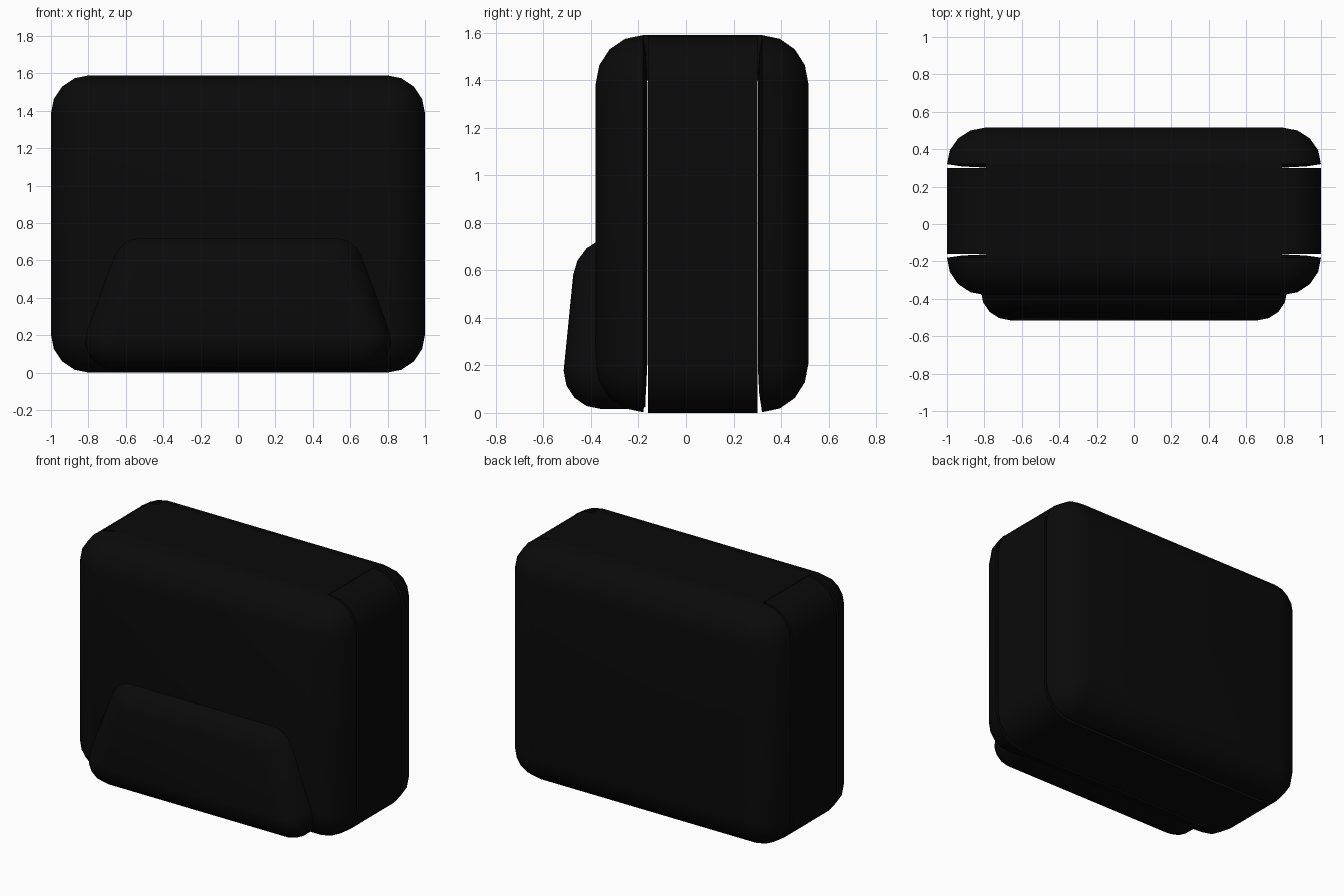
import bpy, bmesh
from math import cos, sin, radians

if "Cube" in bpy.data.objects:
    bpy.data.objects.remove(bpy.data.objects["Cube"])

black = bpy.data.materials.new("black_fabric")
black.diffuse_color = (0.003, 0.003, 0.003, 1)
black.use_nodes = True
black.node_tree.nodes["Principled BSDF"].inputs["Base Color"].default_value = black.diffuse_color

SEG = 4  # segments per rounded corner


def outline(corners, radius):
    """Rounded outline in xz: corners are (cx, cz, start angle, end angle)."""
    pts = []
    for cx, cz, a0, a1 in corners:
        for i in range(SEG + 1):
            a = radians(a0 + (a1 - a0) * i / SEG)
            pts.append((cx + radius * cos(a), cz + radius * sin(a)))
    return pts


def loft(name, corners, radius, steps, cap_start, cap_end, bend=None):
    """Loft outlines along y; steps are (y, inset)."""
    bm = bmesh.new()
    rings = []
    for y, inset in steps:
        ring = []
        for x, z in outline(corners, radius - inset):
            ring.append(bm.verts.new((x, bend(y, z) if bend else y, z)))
        rings.append(ring)
    n = len(rings[0])
    for a, b in zip(rings, rings[1:]):
        for i in range(n):
            j = (i + 1) % n
            bm.faces.new((a[i], a[j], b[j], b[i]))
    if cap_start:
        bm.faces.new(rings[0])
    if cap_end:
        bm.faces.new(rings[-1])
    bmesh.ops.remove_doubles(bm, verts=bm.verts, dist=0.0005)
    bmesh.ops.recalc_face_normals(bm, faces=bm.faces)
    return finish(name, bm)


def finish(name, bm):
    me = bpy.data.meshes.new(name)
    bm.to_mesh(me)
    bm.free()
    me.materials.append(black)
    ob = bpy.data.objects.new(name, me)
    bpy.context.collection.objects.link(ob)
    bpy.ops.object.select_all(action='DESELECT')
    ob.select_set(True)
    bpy.context.view_layer.objects.active = ob
    bpy.ops.object.shade_smooth_by_angle(angle=radians(40))
    return ob


def dome(y_edge, y_face, r):
    """Quarter-round steps from the outer rim to the flat face."""
    steps = []
    for i in range(SEG + 1):
        a = radians(90 * i / SEG)
        steps.append((y_edge + (y_face - y_edge) * sin(a), r * (1 - cos(a))))
    return steps


def rounded_rect(x, z0, z1, r):
    return [(x - r, z0 + r, -90, 0), (x - r, z1 - r, 0, 90),
            (r - x, z1 - r, 90, 180), (r - x, z0 + r, 180, 270)]


# Front and back shells, each with a lip tucked in beside the side band
R = 0.205
body = rounded_rect(1.0, 0.003, 1.59, R)
for name, seam, rim, face in (("front_shell", -0.163, -0.18, -0.38),
                              ("back_shell", 0.302, 0.32, 0.515)):
    mid = (seam * 2 + rim) / 3
    steps = [(seam, 0.2), (mid, 0.08)] + dome(rim, face, R - 0.001)
    loft(name, body, R, steps, False, True)

# Side and bottom band between the shells
loft("side_band", rounded_rect(1.0, 0.0, 1.587, R), R,
     [(-0.16, 0), (0.30, 0)], True, True)

# Flat top panel closing the seams along the top
bm = bmesh.new()
bmesh.ops.create_cube(bm, size=1)
bmesh.ops.scale(bm, verts=bm.verts, vec=(1.58, 0.50, 0.19))
bmesh.ops.translate(bm, verts=bm.verts, vec=(0, 0.07, 1.495))
finish("top_panel", bm)

# Front pocket: tapered outline, face leaning back towards the top
T = 19
pocket = [(0.66, 0.177, -90, T), (0.52, 0.58, T, 90),
          (-0.52, 0.58, 90, 180 - T), (-0.66, 0.177, 180 - T, 270)]


def lean(y, z):
    return y + max(0, z - 0.18) * 0.1 if y < -0.2 else y


loft("front_pocket", pocket, 0.16,
     [(-0.17, 0.008), (-0.20, 0)] + dome(-0.36, -0.515, 0.159),
     True, True, lean)
